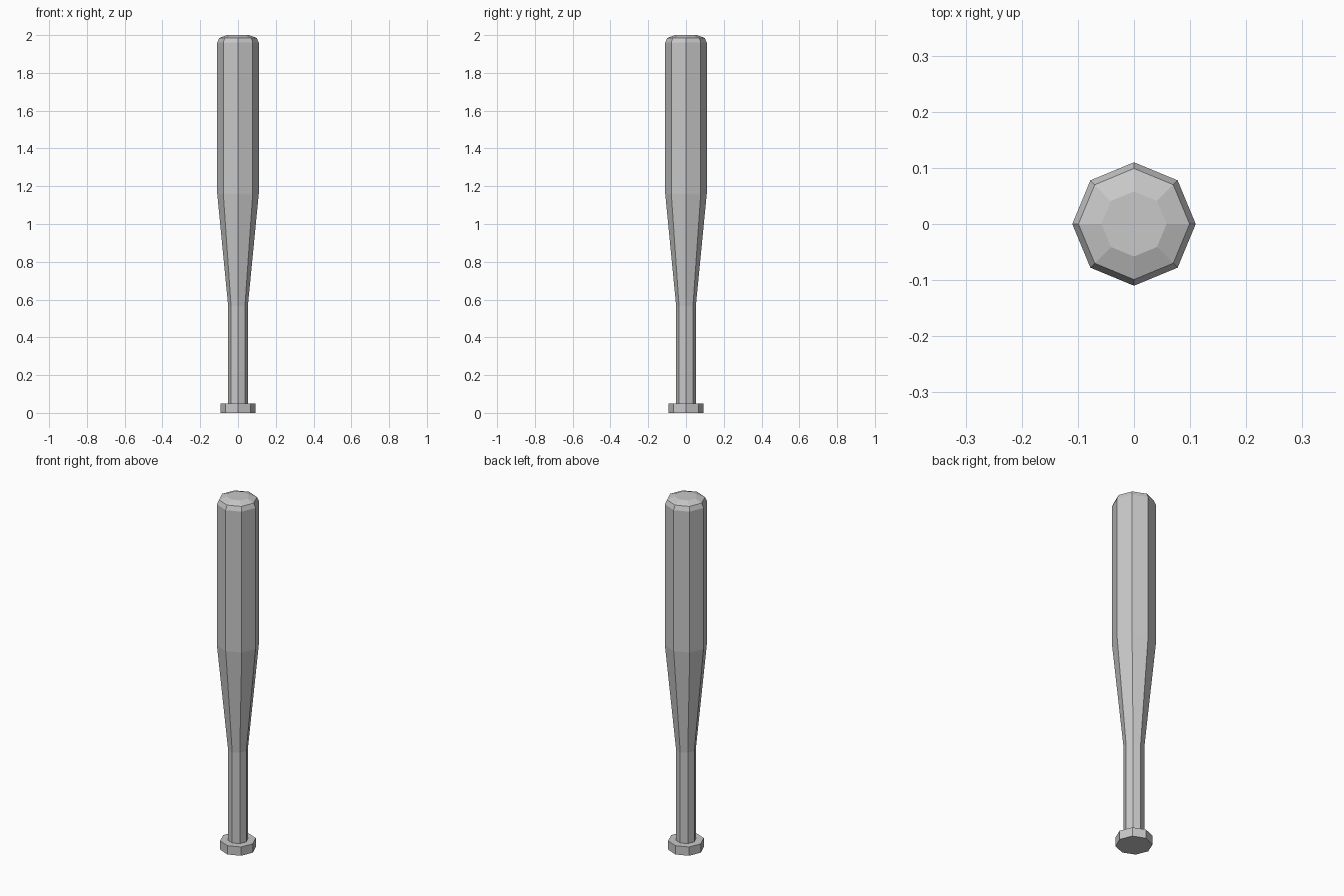
import bpy
import bmesh
from math import cos, sin, tau

SIDES = 8

cube = bpy.data.objects.get("Cube")
if cube:
    bpy.data.objects.remove(cube, do_unlink=True)

# One plain grey for the whole bat
grey = bpy.data.materials.new("plain_grey")
grey.use_nodes = True
colour = (0.58, 0.58, 0.58, 1)
grey.diffuse_color = colour
grey.node_tree.nodes["Principled BSDF"].inputs["Base Color"].default_value = colour


def lathe(name, profile):
    """Closed, flat-sided turned solid from (radius, height) pairs."""
    bm = bmesh.new()
    rings = [[bm.verts.new((r * cos(tau * i / SIDES), r * sin(tau * i / SIDES), z))
              for i in range(SIDES)] for r, z in profile]
    for low, high in zip(rings, rings[1:]):
        for i in range(SIDES):
            j = (i + 1) % SIDES
            bm.faces.new((low[i], low[j], high[j], high[i]))
    bm.faces.new(rings[0][::-1])
    bm.faces.new(rings[-1])
    mesh = bpy.data.meshes.new(name)
    bm.to_mesh(mesh)
    bm.free()
    mesh.materials.append(grey)
    obj = bpy.data.objects.new(name, mesh)
    bpy.context.collection.objects.link(obj)
    return obj


# Knob, grip, taper, barrel and rounded end in a single turned profile
lathe("bat", [
    (0.093, 0), (0.093, 0.05),
    (0.052, 0.05), (0.052, 0.565),
    (0.11, 1.16), (0.11, 1.96),
    (0.099, 1.985), (0.058, 2),
])
